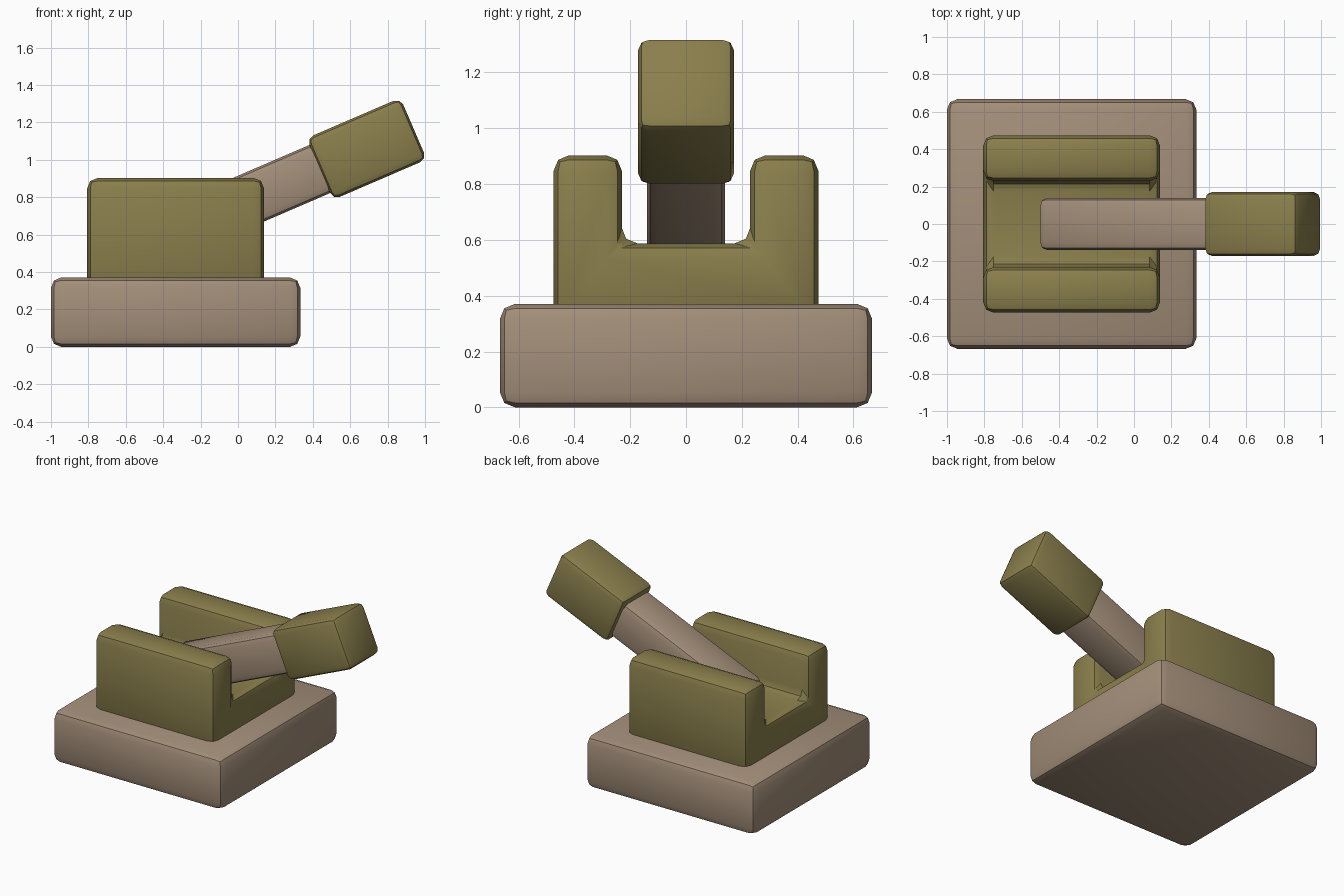
import bpy
import math
from mathutils import Matrix, Vector

cube = bpy.data.objects.get("Cube")
if cube:
    bpy.data.objects.remove(cube, do_unlink=True)


def make_material(name, color):
    mat = bpy.data.materials.new(name)
    mat.use_nodes = True
    mat.diffuse_color = color
    mat.node_tree.nodes["Principled BSDF"].inputs["Base Color"].default_value = color
    return mat


tan = make_material("tan", (0.37, 0.275, 0.195, 1))
olive = make_material("olive", (0.255, 0.212, 0.073, 1))


def prism(name, profile, x0, x1, mat, bevel, matrix=None):
    """Extrude a (y, z) profile along x, then round its edges."""
    n = len(profile)
    verts = [(x, y, z) for x in (x0, x1) for y, z in profile]
    faces = [tuple(reversed(range(n))), tuple(range(n, 2 * n))]
    faces += [(i, (i + 1) % n, n + (i + 1) % n, n + i) for i in range(n)]
    mesh = bpy.data.meshes.new(name)
    mesh.from_pydata(verts, [], faces)
    if matrix:
        mesh.transform(matrix)
    mesh.materials.append(mat)
    obj = bpy.data.objects.new(name, mesh)
    bpy.context.collection.objects.link(obj)
    mod = obj.modifiers.new("rounded_edges", "BEVEL")
    mod.width = bevel
    mod.segments = 2
    mod.limit_method = "ANGLE"
    # Apply the bevel so that the smoothing angle sees the rounded edges
    bpy.ops.object.select_all(action="DESELECT")
    obj.select_set(True)
    bpy.context.view_layer.objects.active = obj
    bpy.ops.object.modifier_apply(modifier=mod.name)
    bpy.ops.object.shade_smooth_by_angle(angle=math.radians(30))
    return obj


def rect(half_y, z0, z1):
    return [(-half_y, z0), (half_y, z0), (half_y, z1), (-half_y, z1)]


# Square base slab
prism("base", rect(0.667, 0, 0.371), -1, 0.333, tan, 0.055)

# U-shaped cradle with an open channel along x
half = [(0.474, 0.3), (0.474, 0.903), (0.23, 0.903), (0.23, 0.588)]
cradle = half + [(-y, z) for y, z in reversed(half)]
prism("cradle", cradle, -0.806, 0.139, olive, 0.055)

# Raised barrel and its muzzle block share one tilted axis
tilt = (Matrix.Translation(Vector((0.688, 0, 1.059)))
        @ Matrix.Rotation(math.radians(-23.3), 4, "Y"))
prism("barrel", rect(0.14, -0.14, 0.14), -1.25, -0.1, tan, 0.04, tilt)
prism("muzzle_block", rect(0.172, -0.179, 0.179), -0.273, 0.273, olive, 0.04, tilt)
